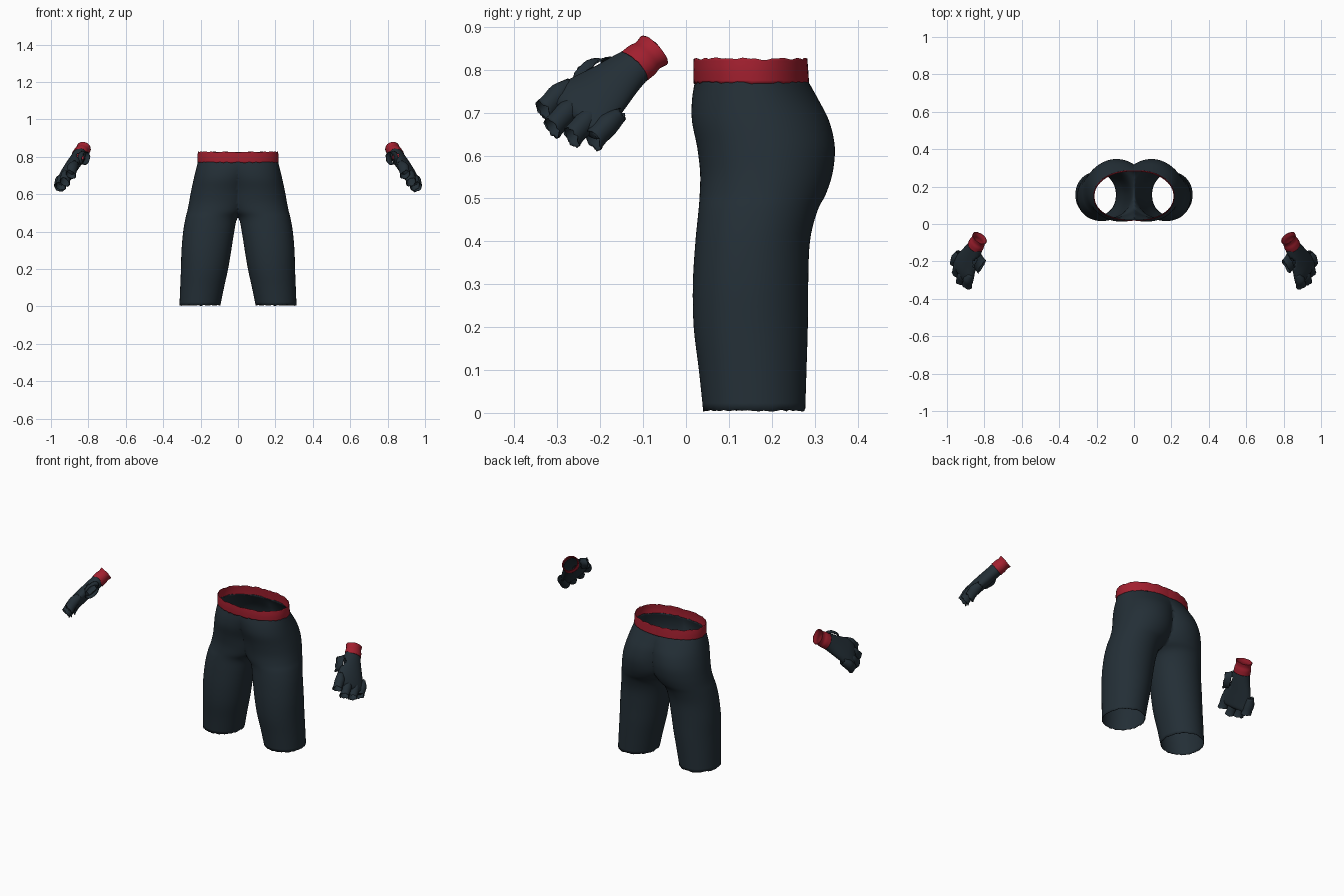
import bpy, bmesh, math, random
from mathutils import Vector

random.seed(4)
cube = bpy.data.objects.get("Cube")
if cube:
    bpy.data.objects.remove(cube)


def material(name, colour):
    m = bpy.data.materials.new(name)
    m.use_nodes = True
    m.diffuse_color = colour
    m.node_tree.nodes["Principled BSDF"].inputs["Base Color"].default_value = colour
    return m


SLATE = material("dark slate cloth", (0.017, 0.028, 0.037, 1))
RED = material("red trim", (0.36, 0.014, 0.028, 1))


def smooth_rows(rows, steps):
    """Fill in extra rows with a Catmull-Rom curve through the given ones."""
    out = []
    for i in range(len(rows) - 1):
        p0, p1 = rows[max(i - 1, 0)], rows[i]
        p2, p3 = rows[i + 1], rows[min(i + 2, len(rows) - 1)]
        for s in range(steps):
            t = s / steps
            out.append([b + 0.5 * t * (c - a + t * (2*a - 5*b + 4*c - d + t * (3*(b - c) + d - a)))
                        for a, b, c, d in zip(p0, p1, p2, p3)])
    return out + [list(rows[-1])]


def loft(name, mat, rows, place, sides=32, steps=4, cap=False, hole=None,
         halved=False, ragged=0.0, front_power=1.0, thick=0.003):
    """Skin rings given as (height, u_min, u_max, v_min, v_max)."""
    bm = bmesh.new()
    rings = []
    full = smooth_rows(rows, steps)
    for k, (h, u0, u1, v0, v1) in enumerate(full):
        ring = []
        for i in range(sides):
            t = 2 * math.pi * i / sides
            c, s = math.cos(t), math.sin(t)
            if s < 0:
                s = -abs(s) ** front_power
            jag = random.uniform(-ragged, ragged) if k in (0, len(full) - 1) else 0
            ring.append(bm.verts.new(place(h + jag, (u0 + u1 + (u1 - u0) * c) / 2,
                                           (v0 + v1 + (v1 - v0) * s) / 2)))
        rings.append(ring)
    for a, b in zip(rings, rings[1:]):
        for i in range(sides):
            j = (i + 1) % sides
            bm.faces.new((a[i], a[j], b[j], b[i]))
    if cap:
        bm.faces.new(rings[-1])
    if hole:
        centre, radius = hole
        gone = [f for f in bm.faces if (f.calc_center_median() - centre).length < radius]
        bmesh.ops.delete(bm, geom=gone, context='FACES')
    bmesh.ops.recalc_face_normals(bm, faces=bm.faces[:])
    if halved:
        bmesh.ops.bisect_plane(bm, geom=bm.verts[:] + bm.edges[:] + bm.faces[:],
                               plane_co=(0, 0, 0), plane_no=(1, 0, 0), clear_inner=True)
    mesh = bpy.data.meshes.new(name)
    bm.to_mesh(mesh)
    bm.free()
    mesh.materials.append(mat)
    ob = bpy.data.objects.new(name, mesh)
    bpy.context.collection.objects.link(ob)
    if halved:
        mirror = ob.modifiers.new("mirror", 'MIRROR')
        mirror.use_clip = True
        mirror.merge_threshold = 0.002
    shell = ob.modifiers.new("cloth thickness", 'SOLIDIFY')
    shell.thickness = thick
    for o in bpy.context.selected_objects:
        o.select_set(False)
    ob.select_set(True)
    bpy.context.view_layer.objects.active = ob
    bpy.ops.object.shade_smooth_by_angle(angle=math.radians(50))
    return ob


def upright(h, u, v):
    return Vector((u, v, h))


# Trousers: one leg running up into the hip, cut at the centre and mirrored
leg = [(0.006, 0.094, 0.313, 0.040, 0.278),
       (0.10, 0.075, 0.309, 0.030, 0.281),
       (0.20, 0.053, 0.305, 0.018, 0.284),
       (0.30, 0.036, 0.302, 0.016, 0.285),
       (0.40, 0.020, 0.293, 0.022, 0.289),
       (0.47, 0.004, 0.281, 0.029, 0.306),
       (0.51, -0.035, 0.271, 0.032, 0.326),
       (0.56, -0.060, 0.261, 0.033, 0.342),
       (0.62, -0.068, 0.250, 0.026, 0.347),
       (0.68, -0.085, 0.237, 0.014, 0.334),
       (0.73, -0.120, 0.225, 0.014, 0.309),
       (0.775, -0.175, 0.214, 0.021, 0.284)]
loft("trousers", SLATE, leg, upright, sides=64, halved=True, ragged=0.003, front_power=0.85)

# Waistband
band = [(0.770, -0.175, 0.217, 0.018, 0.287),
        (0.80, -0.175, 0.217, 0.017, 0.285),
        (0.826, -0.175, 0.214, 0.018, 0.283)]
loft("waistband", RED, band, upright, sides=64, halved=True, ragged=0.003, front_power=0.85)

# Gloves: axes run along the hand, across the knuckles, and out of its back
WRIST = Vector((0.825, -0.075, 0.845))
ALONG = Vector((0.38, -0.72, -0.58)).normalized()
BACK = ALONG.cross(Vector((0.48, 0.70, -0.53))).normalized()
ACROSS = BACK.cross(ALONG)

palm = [(0.055, -0.047, 0.045, -0.036, 0.036),
        (0.10, -0.058, 0.054, -0.037, 0.036),
        (0.17, -0.074, 0.074, -0.036, 0.036),
        (0.22, -0.088, 0.086, -0.036, 0.034),
        (0.255, -0.088, 0.092, -0.035, 0.026),
        (0.268, -0.080, 0.086, -0.026, 0.014)]
cuff = [(0.0, -0.047, 0.047, -0.039, 0.039),
        (0.02, -0.043, 0.043, -0.036, 0.036),
        (0.04, -0.047, 0.047, -0.039, 0.039),
        (0.066, -0.047, 0.047, -0.039, 0.039)]
thumb = [(0.0, -0.052, 0.050, -0.030, 0.030),
         (0.018, -0.046, 0.046, -0.028, 0.028),
         (0.036, -0.046, 0.048, -0.031, 0.031)]
fingers = {"index": (-0.068, 0.292), "middle": (-0.017, 0.314),
           "ring": (0.036, 0.302), "little": (0.080, 0.274)}

for side, label in ((1, "left"), (-1, "right")):
    def in_hand(h, u, v, side=side):
        p = WRIST + ALONG * h + ACROSS * u + BACK * v
        return Vector((p.x * side, p.y, p.z))

    def in_thumb(h, u, v):
        return in_hand(0.125 + u + h * 0.3, -0.052 - h * 0.85 + v * 0.45, -0.012 - h * 0.5 - v * 0.85)

    loft(label + "_glove_palm", SLATE, palm, in_hand, cap=True,
         hole=(in_hand(0.125, -0.06, -0.012), 0.034))
    loft(label + "_glove_cuff", RED, cuff, in_hand, ragged=0.001)
    loft(label + "_glove_thumb", SLATE, thumb, in_thumb, sides=20, ragged=0.004)

    # Cut-off fingers with slightly flared, curled ends
    for name, (offset, tip) in fingers.items():
        stub = []
        for back, width, drop in ((0.09, 0.016, 0.0), (0.05, 0.026, 0.0),
                                  (0.02, 0.025, -0.007), (0.0, 0.027, -0.014)):
            stub.append((tip - back, offset - width, offset + width,
                         drop - width - 0.002, drop + width + 0.004))
        loft(label + "_glove_" + name + "_finger", SLATE, stub, in_hand,
             sides=18, steps=3, ragged=0.004)
